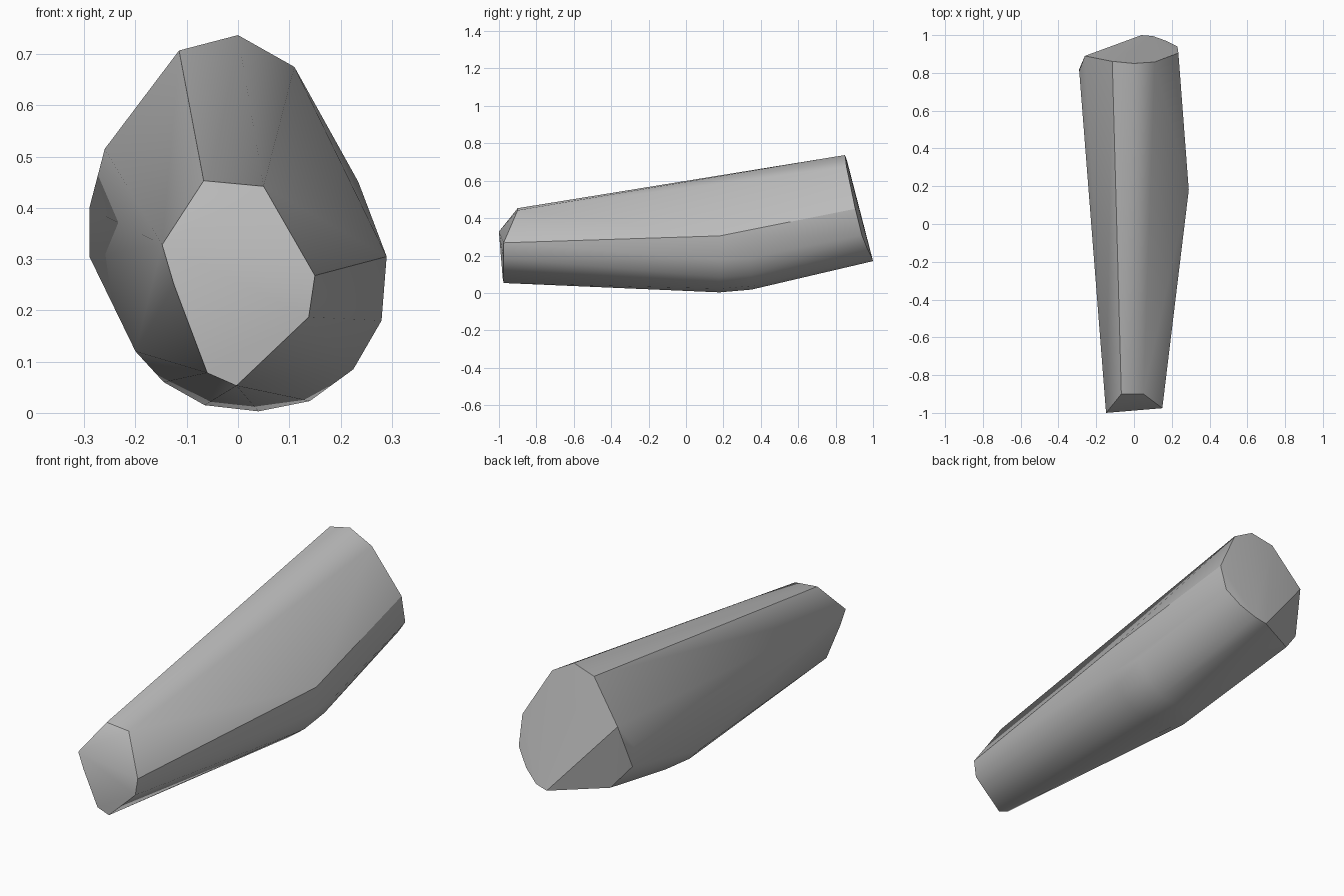
import bpy, bmesh, math

old = bpy.data.objects.get("Cube")
if old:
    bpy.data.objects.remove(old, do_unlink=True)

# One plain grey material
grey = bpy.data.materials.new("plain_grey")
grey.use_nodes = True
colour = (0.5, 0.5, 0.5, 1)
grey.diffuse_color = colour
grey.node_tree.nodes["Principled BSDF"].inputs["Base Color"].default_value = colour

# Narrow front end
front_end = [(-.067, -.90, .453), (.05, -.90, .442), (.15, -.975, .268),
             (.138, -.976, .187), (-.003, -.975, .053), (-.06, -.98, .078),
             (-.125, -.994, .25), (-.148, -1, .328)]

# Slanted rear cap, then the chamfer beside it
rear_cap = [(0, .85, .737), (.11, .858, .675), (.235, .905, .45),
            (.23, .94, .31), (.17, .97, .235), (.1, .995, .185),
            (.04, 1, .17), (-.26, .89, .515), (-.115, .861, .707)]
chamfer = [(-.29, .81, .4), (-.29, .82, .305), (-.2, .86, .195)]

# Swollen belly: one cross-section, repeated slightly smaller further back
belly = [(.29, .305), (.28, .18), (.225, .085), (.14, .023), (.04, .003),
         (-.065, .015), (-.145, .06), (-.2, .12)]
rings = [(x * k, y, .3 + (z - .3) * k)
         for y, k in ((.18, 1), (.35, .95)) for x, z in belly]

# Tight skin over all the sections
bm = bmesh.new()
for point in front_end + rear_cap + chamfer + rings:
    bm.verts.new(point)
hull = bmesh.ops.convex_hull(bm, input=bm.verts)
spare = {v for v in hull["geom_interior"] + hull["geom_unused"]
         if isinstance(v, bmesh.types.BMVert)}
bmesh.ops.delete(bm, geom=list(spare), context='VERTS')
bmesh.ops.recalc_face_normals(bm, faces=bm.faces)
mesh = bpy.data.meshes.new("tapered_body")
bm.to_mesh(mesh)
bm.free()
mesh.materials.append(grey)

body = bpy.data.objects.new("tapered_body", mesh)
bpy.context.collection.objects.link(body)
bpy.ops.object.select_all(action='DESELECT')
body.select_set(True)
bpy.context.view_layer.objects.active = body
bpy.ops.object.shade_smooth_by_angle(angle=math.radians(30))
